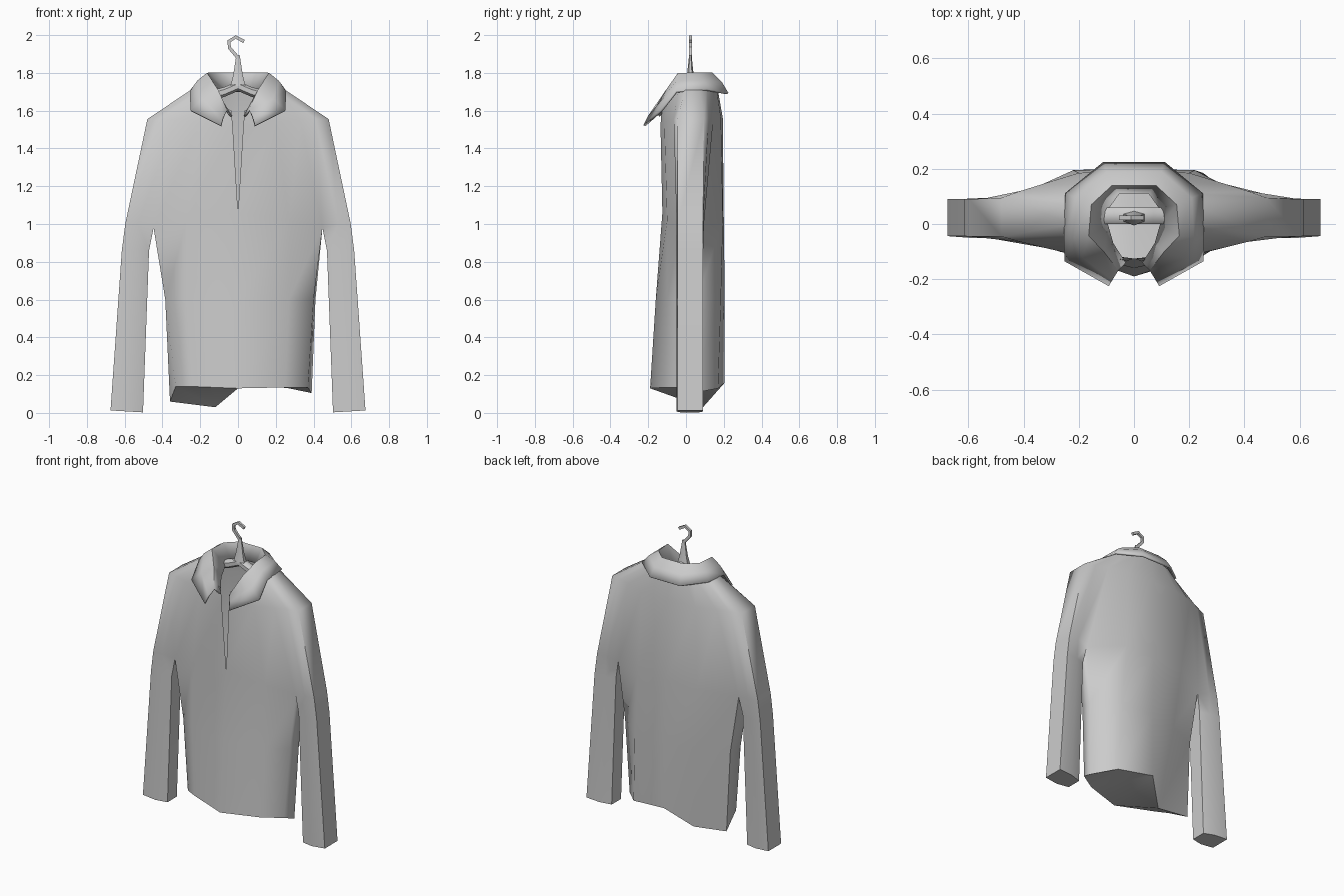
import bpy, bmesh, math
from mathutils import Vector

if "Cube" in bpy.data.objects:
    bpy.data.objects.remove(bpy.data.objects["Cube"])


def skin(name, strips, thick=0, angle=40):
    """Skin strips of point rings (rings, closed, cap_start, cap_end) into one welded mesh."""
    bm = bmesh.new()
    for rings, closed, *caps in strips:
        vs = [[bm.verts.new(p) for p in r] for r in rings]
        n = len(rings[0])
        for a, b in zip(vs, vs[1:]):
            for i in range(n if closed else n - 1):
                j = (i + 1) % n
                bm.faces.new((a[i], a[j], b[j], b[i]))
        for ring, use in zip((vs[0], vs[-1]), caps):
            if use:
                bm.faces.new(ring)
    bmesh.ops.remove_doubles(bm, verts=bm.verts, dist=0.0005)
    bmesh.ops.triangulate(bm, faces=[f for f in bm.faces if len(f.verts) > 4])
    bmesh.ops.recalc_face_normals(bm, faces=bm.faces)
    me = bpy.data.meshes.new(name)
    bm.to_mesh(me)
    bm.free()
    ob = bpy.data.objects.new(name, me)
    bpy.context.collection.objects.link(ob)
    if thick:
        m = ob.modifiers.new("thickness", 'SOLIDIFY')
        m.thickness = thick
        m.offset = 0
    for o in bpy.context.selected_objects:
        o.select_set(False)
    ob.select_set(True)
    bpy.context.view_layer.objects.active = ob
    bpy.ops.object.shade_smooth_by_angle(angle=math.radians(angle))
    return ob


def flip(pts):
    return [(-x, y, z) for x, y, z in pts]


def both(half, mid):
    """Right half of a ring, the back middle point, then the mirrored left half."""
    return half + [mid] + flip(reversed(half))


# Lower torso: open rings from front centre round the back to front centre
hem = [(0, -.19, .13), (.25, -.115, .135), (.37, -.04, .135), (.39, .04, .105), (.27, .17, .13),
       (.02, .205, .16), (-.12, .09, .03), (-.36, .085, .06), (-.365, .06, .065), (-.33, -.06, .14),
       (0, -.19, .13)]
hem = hem[:8] + [(-.33, -.06, .14), (-.25, -.10, .14), hem[-1]]
waist = [(x, y, .60) for x, y in
         [(0, -.16), (.27, -.10), (.40, -.02), (.41, .06), (.25, .185), (.02, .205),
          (-.18, .165), (-.385, .08), (-.385, -.03), (-.28, -.09), (0, -.16)]]

# Upper torso: half rings that take in the upper arm (points 2 to 7) and part at the front as a neck slit
pit = [(0, -.125, 1.06), (.27, -.10, 1.02), (.447, -.03, .98), (.53, -.05, 1.0), (.597, -.045, 1.0),
       (.597, .09, 1.0), (.53, .095, 1.0), (.447, .08, .98), (.22, .195, 1.02)]
chest = [(.028, -.135, 1.52), (.20, -.115, 1.54), (.33, -.085, 1.55), (.41, -.065, 1.555), (.48, -.045, 1.555),
         (.48, .095, 1.555), (.41, .12, 1.56), (.33, .145, 1.56), (.20, .185, 1.56)]
neck = [(.035, -.13, 1.60), (.11, -.115, 1.64), (.16, -.08, 1.68), (.20, -.04, 1.71), (.22, 0, 1.73),
        (.22, .07, 1.73), (.20, .11, 1.73), (.16, .14, 1.73), (.10, .16, 1.73)]
mid_z = ((.01, .20, 1.02), (0, .195, 1.56), (0, .165, 1.73))
upper = [both(h, m) for h, m in zip((pit, chest, neck), mid_z)]
fork = both([pit[i] for i in (0, 1, 2, 7, 8)], mid_z[0])

# Sleeves: six-sided, branching from the armpit ring
sect = [(-1, -.7), (-.1, -1), (1, -.9), (1, 1), (-.1, 1), (-1, .7)]
arm = [[(x + u * w, .02 + v * .071, z + u * t) for u, v in sect]
       for x, z, w, t in ((.589, .008, .086, .005), (.543, .86, .072, 0))] + [pit[2:8]]
skin("shirt", [([hem, waist, fork], False, True, False), (upper, False, False, False),
               (arm, True, True, False), ([flip(r) for r in arm], True, True, False)], angle=62)

# Collar: inner edge, fold line, puffed middle and outer edge, mirrored about the back centre
collar = [
    [(.035, -.14, 1.57), (.06, -.165, 1.60), (.09, -.22, 1.52)],
    [(.08, -.07, 1.64), (.11, -.10, 1.71), (.25, -.13, 1.60)],
    [(.10, .00, 1.68), (.165, -.04, 1.795), (.25, -.05, 1.70)],
    [(.095, .06, 1.69), (.155, .07, 1.795), (.245, .11, 1.71)],
    [(.055, .115, 1.70), (.08, .14, 1.795), (.11, .22, 1.69)]]
for i, s in enumerate(collar):
    mid = (Vector(s[1]) + Vector(s[2])) / 2
    out = Vector((mid.x, mid.y, 0)).normalized() * .006 + Vector((0, 0, .006))
    s.insert(2, tuple(mid + out))
skin("collar", [(collar + [flip(s) for s in reversed(collar)], False)], thick=.012, angle=70)

# Hanger bar: small angled bar under the neck
octagon = [(-1, -.5), (-.5, -1), (.5, -1), (1, -.5), (1, .5), (.5, 1), (-.5, 1), (-1, .5)]
bar = [[(x, .03 + v * .03, z + w * .026) for v, w in octagon]
       for x, z in [(-.14, 1.68), (-.07, 1.70), (0, 1.73), (.07, 1.70), (.14, 1.68)]]
skin("hanger_bar", [(bar, True, True, True)], angle=50)

# Hanger neck: tapering stem
hexagon = [(-1, -.5), (0, -1), (1, -.5), (1, .5), (0, 1), (-1, .5)]
stem = [[(u * r, .023 + v * r * .7, z) for u, v in hexagon]
        for r, z in [(.04, 1.73), (.025, 1.79), (.009, 1.895)]]
skin("hanger_neck", [(stem, True, True, True)])

# Hanger hook: square wire bent through a few points
path = [Vector(p) for p in ((0, 1.88), (-.046, 1.934), (-.047, 1.968), (-.012, 1.99), (.032, 1.966))]
hook = []
for i, p in enumerate(path):
    t = (path[min(i + 1, 4)] - path[max(i - 1, 0)]).normalized()
    hook.append([(p.x - t.y * a * .009, .023 + b * .008, p.y + t.x * a * .009)
                 for a, b in ((-1, -1), (1, -1), (1, 1), (-1, 1))])
skin("hanger_hook", [(hook, True, True, True)], angle=30)
